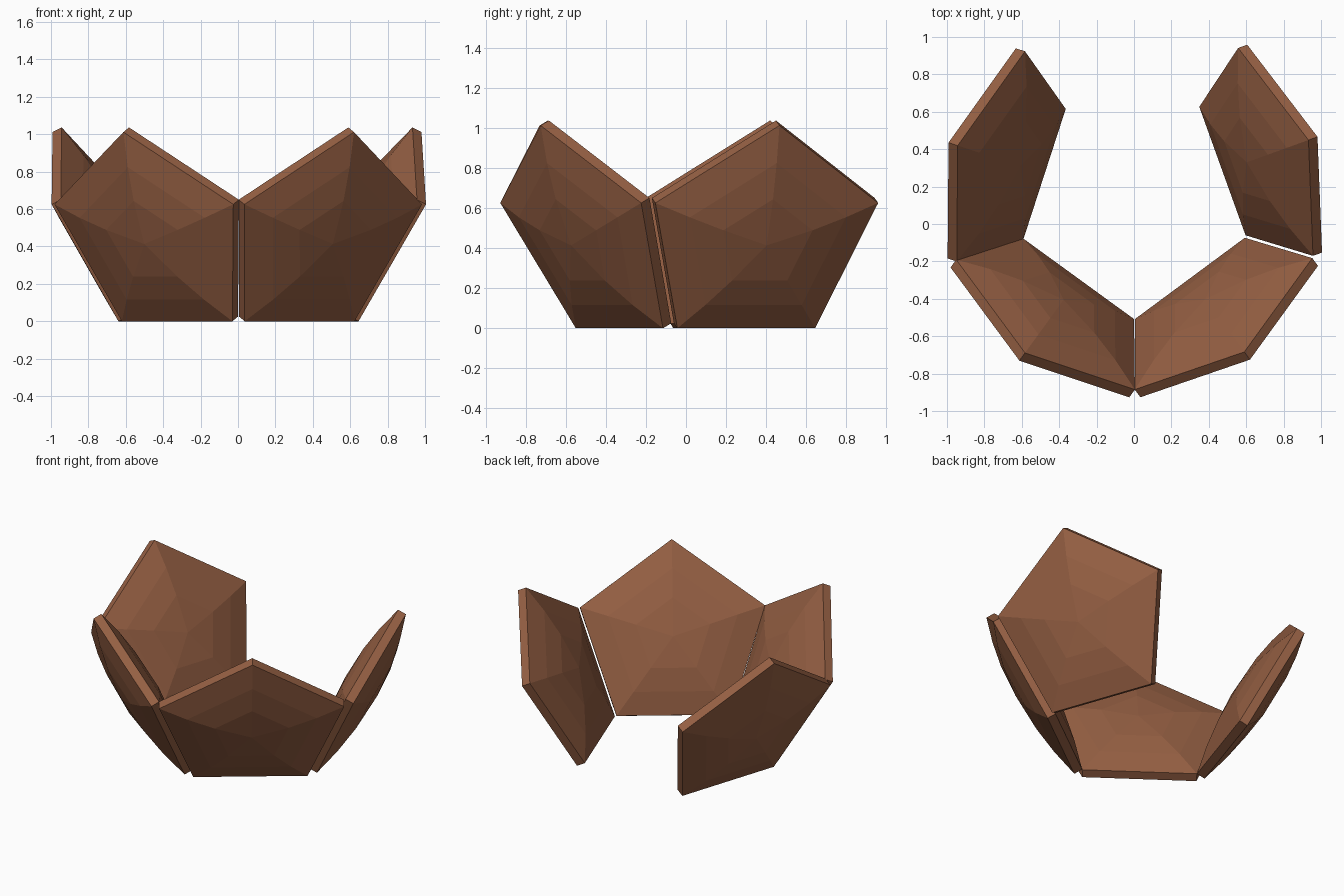
import bpy, bmesh, math
from mathutils import Vector

if "Cube" in bpy.data.objects:
    bpy.data.objects.remove(bpy.data.objects["Cube"])

EDGE = 0.73                  # pentagon side length
THICK = 0.057                # rim thickness
SAG = 0.09                   # puffing of both faces
TILT = math.radians(64.2)    # lean of each panel from the floor
RINGS = [1.0, 0.7, 0.4]      # concentric pentagons on each face
OFFSET_Y = 0.113
CIRC = EDGE / (2 * math.sin(math.pi / 5))
INR = EDGE / (2 * math.tan(math.pi / 5))

brown = bpy.data.materials.new("brown")
brown.diffuse_color = (0.30, 0.115, 0.056, 1)
brown.use_nodes = True
brown.node_tree.nodes["Principled BSDF"].inputs["Base Color"].default_value = brown.diffuse_color


def panel(name, azimuth):
    a = math.radians(azimuth)
    out = Vector((math.cos(a), math.sin(a), 0))
    side = Vector((-math.sin(a), math.cos(a), 0))
    up = out * math.cos(TILT) + Vector((0, 0, math.sin(TILT)))
    normal = out * math.sin(TILT) - Vector((0, 0, math.cos(TILT)))
    base = out * INR + Vector((0, OFFSET_Y, THICK * math.cos(TILT)))

    bm = bmesh.new()

    def point(r, i, depth):
        t = math.pi / 2 + i * math.tau / 5
        return bm.verts.new(base + side * (CIRC * r * math.cos(t))
                            + up * (INR + CIRC * r * math.sin(t)) + normal * depth)

    # outer and inner puffed faces made of concentric pentagons
    rims = []
    for start, sign in ((THICK, 1), (0, -1)):
        loops = [[point(r, i, start + sign * SAG * (1 - r * r)) for i in range(5)]
                 for r in RINGS]
        centre = point(0, 0, start + sign * SAG)
        for i in range(5):
            j = (i + 1) % 5
            for p, q in zip(loops, loops[1:]):
                bm.faces.new((p[i], p[j], q[j], q[i]))
            bm.faces.new((loops[-1][i], loops[-1][j], centre))
        rims.append(loops[0])

    # rim joining the two faces
    for i in range(5):
        j = (i + 1) % 5
        bm.faces.new((rims[0][i], rims[0][j], rims[1][j], rims[1][i]))
    bmesh.ops.recalc_face_normals(bm, faces=bm.faces)

    mesh = bpy.data.meshes.new(name)
    bm.to_mesh(mesh)
    bm.free()
    mesh.materials.append(brown)
    obj = bpy.data.objects.new(name, mesh)
    bpy.context.collection.objects.link(obj)


# four panels of a five-sided ring, open at the back
for name, azimuth in (("left_panel", 162), ("front_left_panel", -126),
                      ("front_right_panel", -53.5), ("right_panel", 19.8)):
    panel(name, azimuth)
